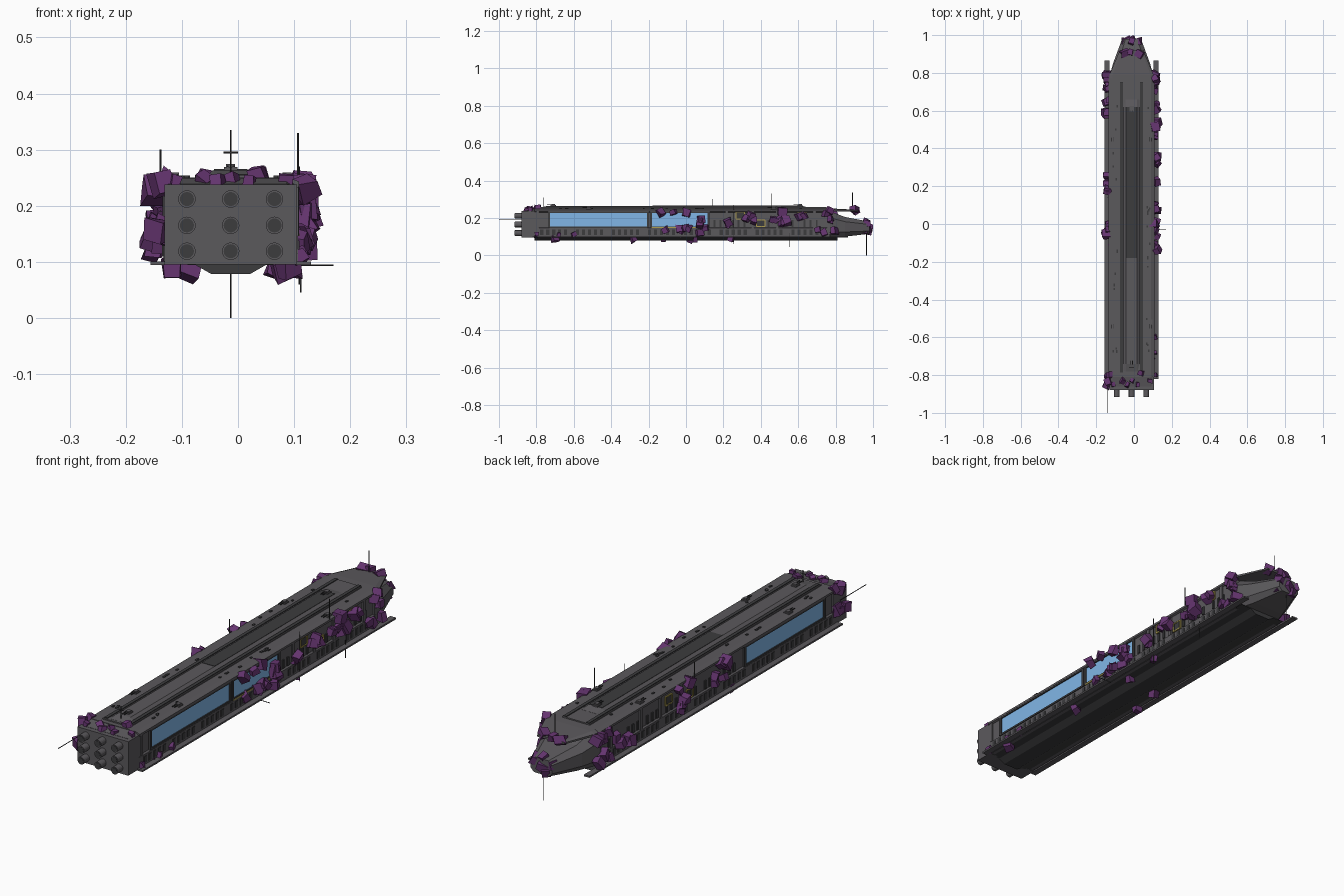
import bpy, bmesh, math, random
from mathutils import Matrix, Vector, Euler

if "Cube" in bpy.data.objects:
    bpy.data.objects.remove(bpy.data.objects["Cube"])

random.seed(7)
CX = -0.013  # hull centre line


def material(name, rgb):
    m = bpy.data.materials.new(name)
    m.diffuse_color = (*rgb, 1)
    m.use_nodes = True
    m.node_tree.nodes["Principled BSDF"].inputs["Base Color"].default_value = m.diffuse_color
    return m


HULL = material("hull_grey", (0.105, 0.1, 0.108))
DARK = material("dark_grey", (0.045, 0.045, 0.048))
BLUE = material("window_blue", (0.22, 0.47, 0.8))
GOLD = material("trim_yellow", (0.42, 0.34, 0.08))
PURPLE = material("crystal_purple", (0.13, 0.035, 0.16))


def finish(name, bm, mat):
    bmesh.ops.recalc_face_normals(bm, faces=bm.faces)
    me = bpy.data.meshes.new(name)
    bm.to_mesh(me)
    bm.free()
    me.materials.append(mat)
    ob = bpy.data.objects.new(name, me)
    bpy.context.collection.objects.link(ob)
    return ob


def boxes(name, items, mat):
    """Boxes given as (x0, x1, y0, y1, z0, z1), joined in one object."""
    bm = bmesh.new()
    for x0, x1, y0, y1, z0, z1 in items:
        m = Matrix.Translation(((x0 + x1) / 2, (y0 + y1) / 2, (z0 + z1) / 2))
        m = m @ Matrix.Diagonal((abs(x1 - x0), y1 - y0, z1 - z0, 1))
        bmesh.ops.create_cube(bm, size=1, matrix=m)
    return finish(name, bm, mat)


def loft(name, sections, mat):
    """Sections are (y, half profile from top to bottom), mirrored about CX."""
    bm = bmesh.new()
    rings = []
    for y, prof in sections:
        pts = [(CX + x, z) for x, z in prof] + [(CX - x, z) for x, z in reversed(prof)]
        rings.append([bm.verts.new((x, y, z)) for x, z in pts])
    n = len(rings[0])
    for a, b in zip(rings, rings[1:]):
        for i in range(n):
            bm.faces.new((a[i], a[(i + 1) % n], b[(i + 1) % n], b[i]))
    bm.faces.new(rings[0])
    bm.faces.new(rings[-1])
    return finish(name, bm, mat)


def cylinders(name, items, mat, segs):
    """Cylinders given as (start, end, radius)."""
    bm = bmesh.new()
    for a, b, r in items:
        a, b = Vector(a), Vector(b)
        rot = (b - a).to_track_quat('Z', 'Y').to_matrix().to_4x4()
        bmesh.ops.create_cone(bm, cap_ends=True, segments=segs, radius1=r, radius2=r,
                              depth=(b - a).length, matrix=Matrix.Translation((a + b) / 2) @ rot)
    return finish(name, bm, mat)


def side(s, x0, x1, *rest):
    """Box on the right (s=1) or left (s=-1) of the centre line."""
    return (CX + s * x0, CX + s * x1, *rest)


# Hull: recessed side walls between an upper and a lower belt
wall = [(0.104, 0.250), (0.122, 0.243), (0.122, 0.234), (0.114, 0.230),
        (0.114, 0.150), (0.120, 0.145), (0.120, 0.102), (0.112, 0.096)]
loft("main_hull", [(-0.81, wall), (0.77, wall)], HULL)
boxes("stern_block", [side(1, -0.118, 0.118, -0.88, -0.80, 0.095, 0.238)], HULL)
loft("stern_roof_slope", [(-0.86, [(0.10, 0.239), (0.118, 0.236)]),
                          (-0.80, [(0.10, 0.250), (0.118, 0.236)])], HULL)

# Nose, overhanging foredeck and keel
loft("nose", [(0.77, [(0.085, 0.235), (0.120, 0.20), (0.120, 0.125), (0.10, 0.097)]),
              (0.85, [(0.070, 0.205), (0.098, 0.18), (0.098, 0.125), (0.075, 0.10)]),
              (0.98, [(0.032, 0.180), (0.050, 0.165), (0.050, 0.130), (0.035, 0.115)])], HULL)
loft("foredeck", [(0.75, [(0.104, 0.250), (0.122, 0.243), (0.122, 0.234)]),
                  (0.79, [(0.100, 0.250), (0.117, 0.243), (0.117, 0.234)]),
                  (0.92, [(0.052, 0.243), (0.062, 0.240), (0.062, 0.234)])], HULL)
keel = [(0.112, 0.097), (0.062, 0.094), (0.034, 0.078)]
loft("keel", [(-0.81, keel), (0.81, keel)], DARK)
boxes("side_skirts", [side(s, 0.117, 0.143, -0.82, 0.865, 0.094, 0.101) for s in (1, -1)], HULL)

# Roof: low deck, tapered ridge, inset strip, rails
boxes("roof_deck", [side(1, -0.064, 0.064, -0.79, 0.75, 0.248, 0.255)], HULL)
ridge = [(0.030, 0.264), (0.044, 0.254)]
loft("roof_ridge", [(-0.78, [(0.03, 0.2555), (0.044, 0.254)]), (-0.74, ridge), (0.62, ridge),
                    (0.66, [(0.03, 0.2555), (0.044, 0.254)])], HULL)
boxes("roof_strip", [side(1, -0.03, 0.03, -0.18, 0.62, 0.262, 0.2655)], DARK)
boxes("roof_rails", [side(s, 0.046, 0.060, -0.785, 0.75, 0.254, 0.2585) for s in (1, -1)], DARK)

# Small roof turrets: base, head and twin barrels
spots = [(CX, 0.61, 0.263), (CX, -0.71, 0.263)]
spots += [(CX + s * 0.1, y, 0.248) for s in (1, -1) for y in (0.47, -0.52)]
tur, guns = [], []
for x, y, z in spots:
    tur += [(x - .012, x + .012, y - .014, y + .014, z, z + .006),
            (x - .008, x + .008, y - .009, y + .009, z + .006, z + .011)]
    guns += [(x + d - .0015, x + d + .0015, y - .034, y - .009, z + .006, z + .009) for d in (-.005, .005)]
boxes("roof_turrets", tur, HULL)
boxes("turret_barrels", guns, DARK)

# Scattered roof hatches
hatch = []
for i in range(26):
    s, y, d = random.choice((1, -1)), random.uniform(-0.76, 0.7), random.uniform(.004, .009)
    x = random.uniform(0.075, 0.098)
    hatch.append(side(s, x - .004, x + .004, y - d, y + d, 0.249, 0.2535))
boxes("roof_hatches", hatch, DARK)

# Windows: two on the right, one on the left, with dark frames
panes = [(1, -0.73, -0.205), (1, -0.185, 0.12), (-1, -0.73, -0.205)]
boxes("windows", [side(s, 0.112, 0.1165, a, b, 0.154, 0.228) for s, a, b in panes], BLUE)
frames = []
for s, a, b in panes:
    frames += [side(s, 0.112, 0.1215, y - .008, y + .004, 0.148, 0.235) for y in (a, b + .004)]
    frames += [side(s, 0.112, 0.1215, a, b, 0.227, 0.235), side(s, 0.112, 0.1215, a, b, 0.147, 0.155)]
boxes("window_frames", frames, DARK)


def frame(s, y, z, w, h, t=0.005):
    return [side(s, 0.112, 0.119, y - w, y + w, z + d * h - t / 2, z + d * h + t / 2) for d in (1, -1)] + \
           [side(s, 0.112, 0.119, y + d * w - t / 2, y + d * w + t / 2, z - h, z + h) for d in (1, -1)]


# Yellow-edged doors and the sill of the second window
gold = [side(1, 0.114, 0.1225, -0.185, 0.12, 0.146, 0.151)]
doors = [(1, 0.29, 0.213), (1, 0.40, 0.172), (1, 0.62, 0.213), (-1, 0.16, 0.175), (-1, 0.30, 0.20)]
for s, y, z in doors:
    gold += frame(s, y, z, 0.022, 0.018)
boxes("yellow_trim", gold, GOLD)
boxes("door_panels", [side(s, 0.112, 0.116, y - .02, y + .02, z - .016, z + .016) for s, y, z in doors], DARK)

# Vertical slats along the walls and vents on the lower belt
slats, vents = [], []
for s in (1, -1):
    for i in range(48):
        y = -0.78 + i * 0.032
        if i % 6 != 5:
            vents.append(side(s, 0.118, 0.1225, y, y + .017, 0.110, 0.138))
        if y > (0.14 if s > 0 else -0.17) and i % 4 != 3:
            slats.append(side(s, 0.112, 0.1185, y, y + .011, 0.152, 0.188))
boxes("wall_slats", slats, DARK)
boxes("belt_vents", vents, DARK)
boxes("wall_pillars", [side(s, 0.112, 0.1205, y, y + .014, 0.146, 0.234) for s in (1, -1)
                       for y in (-0.80, 0.21, 0.35, 0.48, 0.68, 0.755)], HULL)

# Nine engine nozzles in a three by three grid
grid = [(CX + i * 0.078, z) for i in (-1, 0, 1) for z in (0.119, 0.165, 0.212)]
cylinders("engine_nozzles", [((x, -0.915, z), (x, -0.87, z), 0.0155) for x, z in grid], HULL, 20)
cylinders("engine_throats", [((x, -0.9165, z), (x, -0.90, z), 0.0125) for x, z in grid], DARK, 20)

# Antennas in every direction
rods = [((CX, -0.76, 0.255), (CX, -0.76, 0.310)), ((CX - .013, -0.76, 0.295), (CX + .013, -0.76, 0.295)),
        ((-0.138, 0.14, 0.235), (-0.138, 0.14, 0.300)), ((0.107, 0.455, 0.235), (0.107, 0.455, 0.330)),
        ((CX, 0.89, 0.235), (CX, 0.89, 0.335)), ((CX, 0.965, 0.13), (CX, 0.965, 0.0)),
        ((0.112, 0.555, 0.12), (0.112, 0.555, 0.045)), ((0.109, 0.255, 0.06), (0.109, 0.255, 0.27)),
        ((0.10, -0.03, 0.094), (0.17, -0.03, 0.094)), ((-0.138, -1.0, 0.19), (-0.138, -0.83, 0.19))]
cylinders("antennas", [(a, b, 0.0017) for a, b in rods], DARK, 6)


# Crystal growths: skewed cubes clustered over the hull
def crystals(name, spots):
    bm = bmesh.new()
    for x, y, z, r in spots:
        rot = Euler([random.uniform(-.5, .5) for _ in range(3)]).to_matrix().to_4x4()
        sc = Matrix.Diagonal([r * random.uniform(.8, 1.15) for _ in range(3)] + [1])
        made = bmesh.ops.create_cube(bm, size=1.6, matrix=Matrix.Translation((x, y, z)) @ rot @ sc)
        for v in made["verts"]:
            v.co += Vector([random.uniform(-.2, .2) * r for _ in range(3)])
    return finish(name, bm, PURPLE)


def cluster(s, n, y0, y1, z0, z1):
    return [(CX + s * random.uniform(.118, .136), random.uniform(y0, y1), random.uniform(z0, z1),
             random.uniform(.017, .025)) for _ in range(n)]


crystals("nose_crystals", [(-.05, .965, .16, .022), (-.013, .975, .145, .025), (.02, .965, .165, .022),
                           (-.03, .972, .125, .019), (.025, .955, .13, .018), (-.013, .965, .18, .02),
                           (-.052, .905, .243, .023), (-.018, .91, .245, .018), (.032, .90, .246, .023)])
crystals("right_crystals", cluster(1, 7, .70, .80, .12, .24) + cluster(1, 12, .46, .66, .16, .235)
         + cluster(1, 5, .2, .38, .12, .23) + cluster(1, 6, .02, .13, .12, .235)
         + cluster(1, 5, -.14, .06, .13, .15) + cluster(1, 3, -.14, .02, .225, .24)
         + [(.11, y, .11, .014) for y in (-.60, -.68, -.80)])
crystals("left_crystals", cluster(-1, 6, .70, .80, .12, .23) + cluster(-1, 4, .58, .68, .13, .2)
         + cluster(-1, 7, .17, .27, .14, .24) + cluster(-1, 5, -.06, .02, .12, .24)
         + cluster(-1, 5, -.86, -.79, .12, .24))
crystals("stern_crystals", [(x, -.85 + .02 * (i % 2), .243, .015) for i, x in
                            enumerate((-.11, -.06, -.035, -.01, .02, .085))]
         + [(-.13, -.80, .245, .019), (.035, -.79, .257, .018)])
crystals("belly_crystals", [(.08, -.28, .088, .021), (.095, .24, .09, .02), (-.12, -.12, .09, .02),
                            (-.09, .02, .088, .021), (.09, -.70, .09, .02), (.065, .05, .088, .018)])
